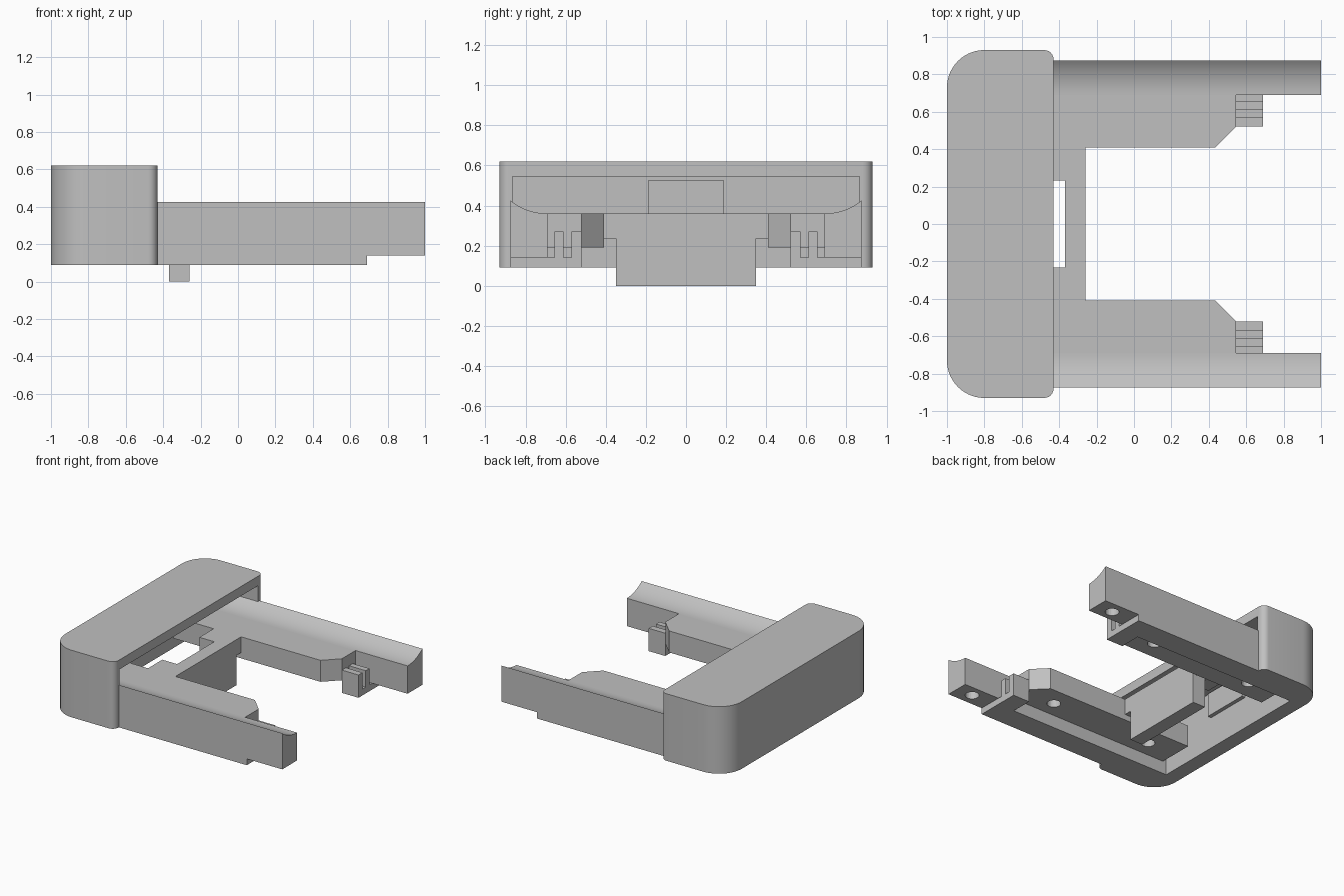
import bpy, bmesh, math
from mathutils import Vector

cube = bpy.data.objects.get("Cube")
if cube:
    bpy.data.objects.remove(cube, do_unlink=True)

grey = bpy.data.materials.new("plain_grey")
grey.use_nodes = True
COLOUR = (0.53, 0.53, 0.53, 1)
grey.diffuse_color = COLOUR
grey.node_tree.nodes["Principled BSDF"].inputs["Base Color"].default_value = COLOUR


def prism(name, points, axis, lo, hi):
    """Extrude a flat outline along x (points are y, z) or z (points are x, y)."""
    bm = bmesh.new()
    place = (lambda p: (lo, p[0], p[1])) if axis == "x" else (lambda p: (p[0], p[1], lo))
    face = bm.faces.new([bm.verts.new(place(p)) for p in points])
    top = bmesh.ops.extrude_face_region(bm, geom=[face])["geom"]
    shift = Vector((hi - lo, 0, 0) if axis == "x" else (0, 0, hi - lo))
    bmesh.ops.translate(bm, vec=shift, verts=[v for v in top if isinstance(v, bmesh.types.BMVert)])
    bmesh.ops.recalc_face_normals(bm, faces=bm.faces)
    mesh = bpy.data.meshes.new(name)
    bm.to_mesh(mesh)
    bm.free()
    mesh.materials.append(grey)
    obj = bpy.data.objects.new(name, mesh)
    bpy.context.collection.objects.link(obj)
    return obj


def box(name, x, y, z):
    return prism(name, [(x[0], y[0]), (x[1], y[0]), (x[1], y[1]), (x[0], y[1])], "z", *z)


def arc(cx, cy, r, start, end, steps):
    angles = [math.radians(start + (end - start) * i / steps) for i in range(steps + 1)]
    return [(cx + r * math.cos(a), cy + r * math.sin(a)) for a in angles]


def disc(x, y, r):
    return arc(x, y, r, 0, 345, 23)


def cut(obj, cutter):
    mod = obj.modifiers.new("cut", "BOOLEAN")
    mod.operation, mod.solver, mod.object = "DIFFERENCE", "EXACT", cutter
    cutter.hide_render = True
    cutter.hide_viewport = True


def mirror(obj):
    mod = obj.modifiers.new("mirror_y", "MIRROR")
    mod.use_axis = (False, True, False)


def smooth(obj):
    bpy.ops.object.select_all(action="DESELECT")
    obj.select_set(True)
    bpy.context.view_layer.objects.active = obj
    bpy.ops.object.shade_smooth_by_angle(angle=math.radians(30))


# Hollow head, open below and towards the arms
W, FRONT = 0.93, -0.43
outline = (arc(-0.8, -W + 0.2, 0.2, 180, 270, 14) + arc(FRONT - 0.05, -W + 0.05, 0.05, 270, 360, 6)
           + arc(FRONT - 0.05, W - 0.05, 0.05, 0, 90, 6) + arc(-0.8, W - 0.2, 0.2, 90, 180, 14))
head = prism("head_shell", outline, "z", 0.09, 0.62)
cut(head, box("head_cavity", (-0.88, 0), (-0.866, 0.866), (-0.1, 0.545)))
smooth(head)
box("head_inner_pad", (-0.9, -0.85), (-0.19, 0.19), (0.34, 0.525))

# Outer rails with a hollow curved top and a stepped tip
R = 0.296
section = [(0.69, 0.09), (0.875, 0.09)] + arc(0.69, 0.36 + R, R, -51.3, -90, 12)
rail = prism("outer_rail", section, "x", -0.9, 1.0)
cut(rail, box("tip_step", (0.69, 1.2), (0.5, 1.0), (0, 0.14)))
cut(rail, prism("tip_hole", disc(0.86, 0.78, 0.05), "z", 0.05, 0.26))
mirror(rail)
smooth(rail)

# Inner plates with a chamfered end and blind screw holes
plate = prism("arm_plate", [(-0.85, 0.41), (0.435, 0.41), (0.545, 0.52), (0.545, 0.69), (-0.85, 0.69)],
              "z", 0.19, 0.36)
for x in (-0.6, 0.28):
    cut(plate, prism("screw_hole", disc(x, 0.56, 0.05), "z", 0.1, 0.3))
mirror(plate)

# Slotted clips beside the arm tips
clip = prism("clip", [(0.52, 0.09), (0.69, 0.09), (0.69, 0.14), (0.655, 0.14), (0.655, 0.27), (0.61, 0.27),
                      (0.61, 0.14), (0.57, 0.14), (0.57, 0.27), (0.52, 0.27)], "x", 0.545, 0.69)
mirror(clip)

# Cross bar with a window and a hanging tongue
bridge = box("bridge_plate", (-0.5, -0.26), (-0.41, 0.41), (0.235, 0.36))
cut(bridge, box("bridge_window", (-0.6, -0.37), (-0.232, 0.232), (0.1, 0.5)))
box("bridge_tongue", (-0.37, -0.26), (-0.35, 0.35), (0, 0.36))
